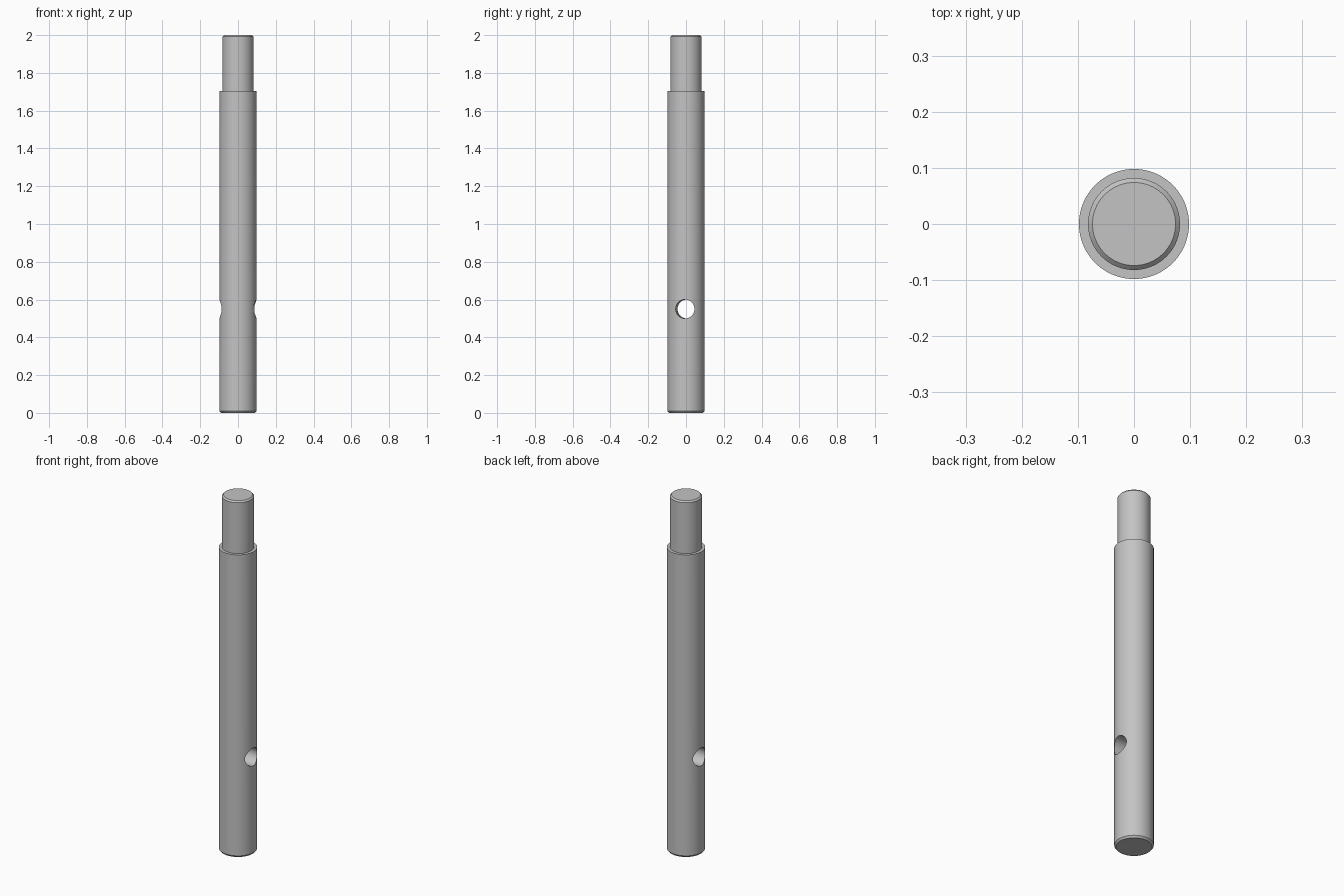
import bpy
import bmesh
import math
from mathutils import Matrix

cube = bpy.data.objects.get("Cube")
if cube:
    bpy.data.objects.remove(cube, do_unlink=True)

SIDES = 96

steel = bpy.data.materials.new("steel_grey")
steel.use_nodes = True
grey = (0.55, 0.55, 0.55, 1.0)
steel.diffuse_color = grey
steel.node_tree.nodes["Principled BSDF"].inputs["Base Color"].default_value = grey


def new_object(name, bm):
    mesh = bpy.data.meshes.new(name)
    bmesh.ops.recalc_face_normals(bm, faces=bm.faces)
    bm.to_mesh(mesh)
    bm.free()
    obj = bpy.data.objects.new(name, mesh)
    bpy.context.collection.objects.link(obj)
    mesh.materials.append(steel)
    return obj


def turned(name, profile):
    """Lathe a (radius, height) profile about z and cap both ends."""
    bm = bmesh.new()
    rings = [[bm.verts.new((r * math.cos(2 * math.pi * i / SIDES),
                            r * math.sin(2 * math.pi * i / SIDES), z))
              for i in range(SIDES)] for r, z in profile]
    for low, high in zip(rings, rings[1:]):
        for i in range(SIDES):
            j = (i + 1) % SIDES
            bm.faces.new((low[i], low[j], high[j], high[i]))
    bm.faces.new(rings[0][::-1])
    bm.faces.new(rings[-1])
    return new_object(name, bm)


# Stepped rod: chamfered foot, main shaft, shoulder, chamfered spigot
rod = turned("stepped_rod", [(0.09, 0), (0.098, 0.01), (0.098, 1.705),
                             (0.082, 1.705), (0.082, 1.992), (0.074, 2)])

# Cross hole drilled from side to side, very slightly skewed
bm = bmesh.new()
bmesh.ops.create_cone(bm, cap_ends=True, segments=64,
                      radius1=0.05, radius2=0.05, depth=0.4)
bm.transform(Matrix.Translation((0, 0, 0.55))
             @ Matrix.Rotation(math.radians(-3.2), 4, 'Z')
             @ Matrix.Rotation(math.pi / 2, 4, 'Y'))
drill = new_object("cross_hole_cutter", bm)
drill.hide_render = True
drill.hide_viewport = True

cut = rod.modifiers.new("cross_hole", 'BOOLEAN')
cut.operation = 'DIFFERENCE'
cut.solver = 'EXACT'
cut.object = drill

# Apply the cut, then smooth the round surfaces and keep the edges crisp
bpy.ops.object.select_all(action='DESELECT')
rod.select_set(True)
bpy.context.view_layer.objects.active = rod
bpy.ops.object.modifier_apply(modifier=cut.name)
bpy.data.objects.remove(drill, do_unlink=True)
bpy.ops.object.shade_smooth_by_angle(angle=math.radians(30))
